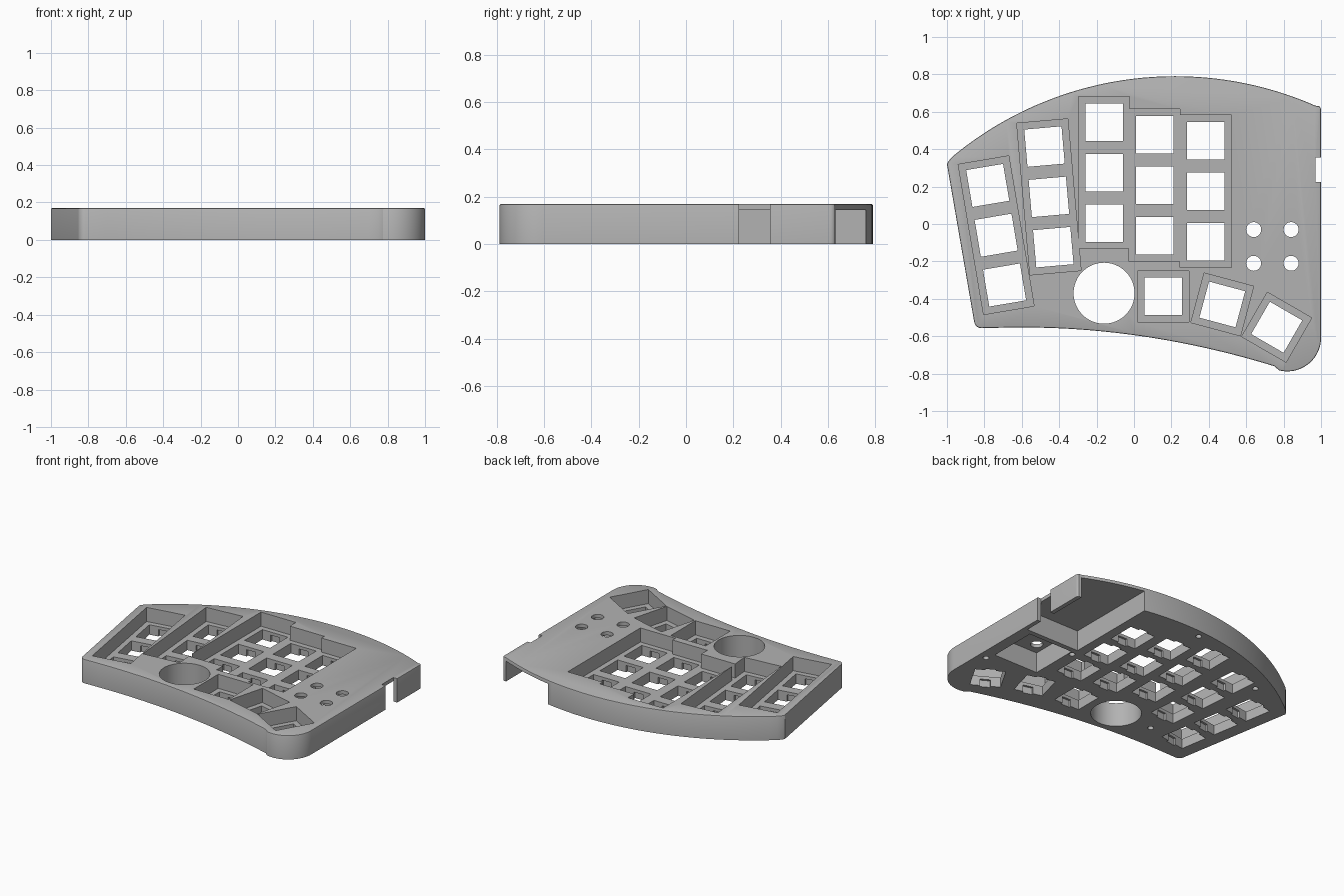
import bpy, bmesh
from math import sin, cos, radians, pi
from mathutils import Matrix, Vector

cube = bpy.data.objects.get("Cube")
if cube:
    bpy.data.objects.remove(cube, do_unlink=True)

HEIGHT = 0.17
FLOOR = 0.07        # top of the key plate inside the wells
CEILING = 0.145     # underside of the top skin over the electronics
PITCH = 0.27
HOLE = 0.2

grey = bpy.data.materials.new("matte_grey")
grey.use_nodes = True
grey.diffuse_color = (0.45, 0.45, 0.45, 1)
grey.node_tree.nodes["Principled BSDF"].inputs["Base Color"].default_value = grey.diffuse_color


def make_object(name, bm):
    mesh = bpy.data.meshes.new(name)
    bm.to_mesh(mesh)
    bm.free()
    mesh.materials.append(grey)
    obj = bpy.data.objects.new(name, mesh)
    bpy.context.scene.collection.objects.link(obj)
    return obj


def arc(cx, cy, r, start, end, steps):
    angles = [radians(start + (end - start) * i / steps) for i in range(steps + 1)]
    return [(cx + r * cos(a), cy + r * sin(a)) for a in angles]


# Case body: curved back, gently bowed front, rounded palm corner
outline = arc(0.22, -1.075, 1.865, 66.3, 129.6, 48)          # back edge
outline += [(-0.993, 0.335), (-1.0, 0.32)]                   # left back corner
outline += arc(-0.815, -0.517, 0.04, 189, 268, 8)            # left front corner
outline += [(x, -0.553 - (x + 0.6) ** 2 / 8.8)
            for x in [-0.7 + 0.05 * i for i in range(30)]]   # front edge
outline += arc(0.82, -0.608, 0.18, 256, 360, 20)             # palm corner
outline += arc(0.975, 0.61, 0.025, 0, 50, 4)                 # right back corner

bm = bmesh.new()
base = bm.faces.new([bm.verts.new((x, y, 0)) for x, y in outline])
extruded = bmesh.ops.extrude_face_region(bm, geom=[base])["geom"]
top_verts = [v for v in extruded if isinstance(v, bmesh.types.BMVert)]
bmesh.ops.translate(bm, verts=top_verts, vec=(0, 0, HEIGHT))
bmesh.ops.recalc_face_normals(bm, faces=bm.faces)
rim = [e for e in bm.edges if all(v.co.z > HEIGHT / 2 for v in e.verts)]
bmesh.ops.bevel(bm, geom=rim, offset=0.007, segments=2, profile=0.5, affect='EDGES')
case = make_object("keyboard_case", bm)

cutters = []


def add_cutter(name, bm):
    obj = make_object(name, bm)
    obj.hide_render = True
    cutters.append(obj)


def cut_box(name, x, y, sx, sy, z0, z1, turn=0):
    bm = bmesh.new()
    matrix = (Matrix.Translation((x, y, (z0 + z1) / 2)) @ Matrix.Rotation(radians(turn), 4, 'Z')
              @ Matrix.Diagonal((sx, sy, z1 - z0, 1)))
    bmesh.ops.create_cube(bm, size=1, matrix=matrix)
    add_cutter(name, bm)


def cut_round(name, x, y, r, z0, z1, sides=32):
    bm = bmesh.new()
    bmesh.ops.create_cone(bm, cap_ends=True, segments=sides, radius1=r, radius2=r, depth=z1 - z0,
                          matrix=Matrix.Translation((x, y, (z0 + z1) / 2)))
    add_cutter(name, bm)


# Key columns and thumb keys: centre, turn in degrees, number of keys
groups = [
    (-0.737, -0.06, 9.6, 3), (-0.455, 0.145, 5, 3), (-0.16, 0.275, 0, 3),
    (0.11, 0.207, 0, 3), (0.383, 0.175, 0, 3),
    (0.157, -0.387, 0, 1), (0.472, -0.43, -15, 1), (0.763, -0.552, -30, 1),
]
for gx, gy, turn, count in groups:
    cut_box("key_well", gx, gy, PITCH + 0.004, PITCH * count + 0.004, FLOOR, 0.3, turn)
    for i in range(count):
        offset = (i - (count - 1) / 2) * PITCH
        kx = gx - offset * sin(radians(turn))
        ky = gy + offset * cos(radians(turn))
        cut_box("switch_hole", kx, ky, HOLE, HOLE, -0.1, 0.25, turn)
        cut_box("clip_notch", kx, ky, 0.07, HOLE + 0.03, -0.1, FLOOR - 0.022, turn)

# Ball opening and the four round button openings
cut_round("ball_opening", -0.16, -0.37, 0.163, -0.1, 0.3, 64)
for x in (0.64, 0.84):
    for y in (-0.03, -0.21):
        cut_round("button_opening", x, y, 0.04, -0.1, 0.3)

# Controller bay, open at the back, with a cable notch in the side wall
cut_box("controller_bay", 0.76, 0.54, 0.42, 0.9, -0.1, CEILING)
cut_box("cable_notch", 1.02, 0.29, 0.1, 0.13, -0.1, 0.3)

# Pocket under the round openings
cut_box("button_pocket", 0.745, -0.12, 0.35, 0.35, -0.1, CEILING)

# Blind screw holes in the underside
for x, y in [(0.07, 0.73), (-0.64, 0.45), (-0.45, -0.37), (0.545, 0.03), (0.94, -0.36)]:
    cut_round("screw_hole", x, y, 0.02, -0.1, 0.06, 16)

# Apply every cut to the case, then drop the cutters
for cutter in cutters:
    mod = case.modifiers.new("cut", 'BOOLEAN')
    mod.operation = 'DIFFERENCE'
    mod.solver = 'EXACT'
    mod.object = cutter
depsgraph = bpy.context.evaluated_depsgraph_get()
case.data = bpy.data.meshes.new_from_object(case.evaluated_get(depsgraph))
case.modifiers.clear()
for cutter in cutters:
    bpy.data.objects.remove(cutter, do_unlink=True)

bpy.ops.object.select_all(action='DESELECT')
case.select_set(True)
bpy.context.view_layer.objects.active = case
bpy.ops.object.shade_smooth_by_angle(angle=radians(25))
